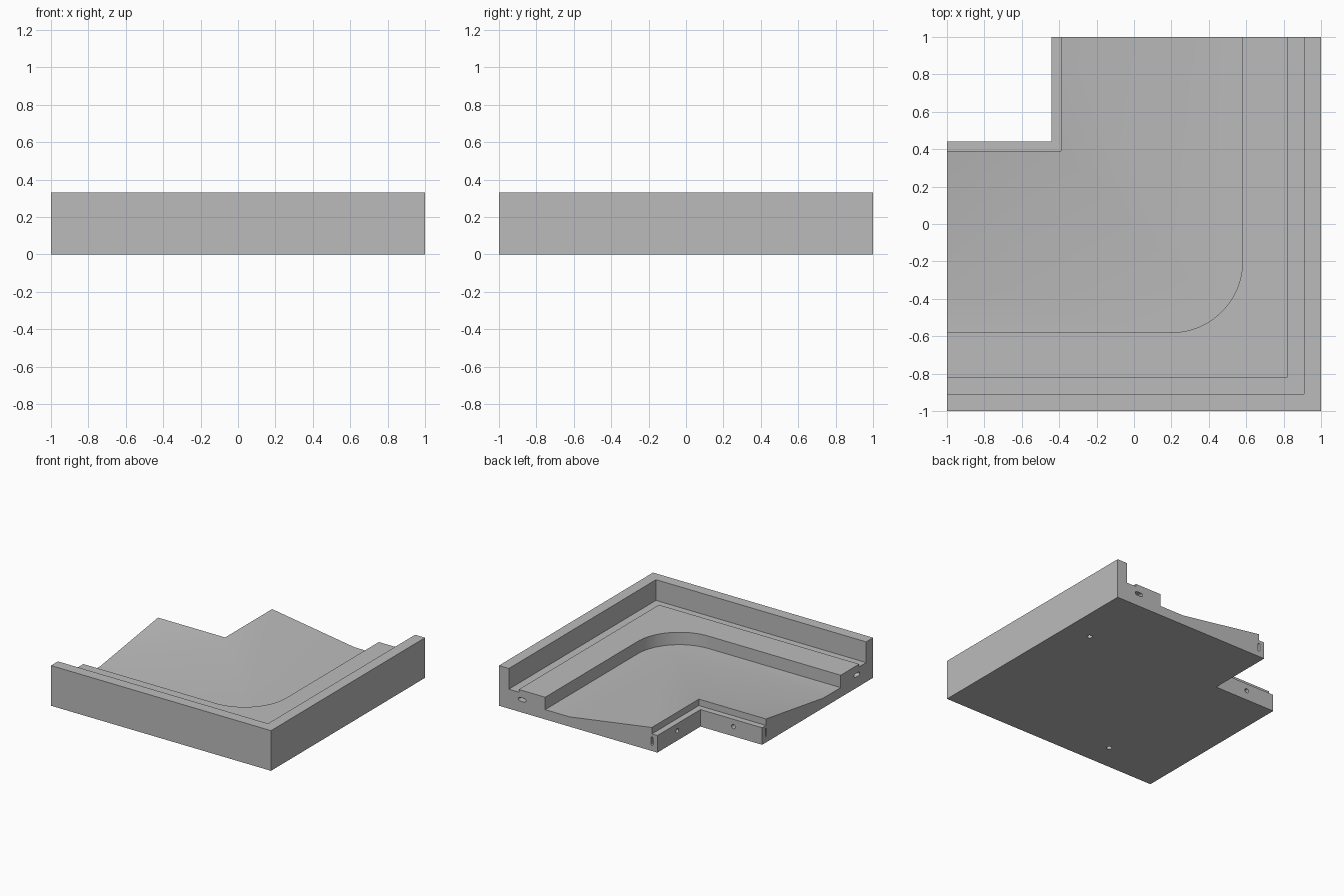
import bpy, bmesh, math
from mathutils import Vector

cube = bpy.data.objects.get("Cube")
if cube:
    bpy.data.objects.remove(cube, do_unlink=True)

grey = bpy.data.materials.new("plain grey")
grey.use_nodes = True
colour = (0.5, 0.5, 0.5, 1)
grey.diffuse_color = colour
grey.node_tree.nodes["Principled BSDF"].inputs["Base Color"].default_value = colour


def make(name, bm):
    bmesh.ops.recalc_face_normals(bm, faces=bm.faces)
    mesh = bpy.data.meshes.new(name)
    bm.to_mesh(mesh)
    bm.free()
    mesh.materials.append(grey)
    ob = bpy.data.objects.new(name, mesh)
    bpy.context.collection.objects.link(ob)
    return ob


def prism(name, points, direction):
    """Closed solid from a flat outline pushed along a direction."""
    bm = bmesh.new()
    face = bm.faces.new([bm.verts.new(p) for p in points])
    res = bmesh.ops.extrude_face_region(bm, geom=[face], use_keep_orig=True)
    moved = [v for v in res["geom"] if isinstance(v, bmesh.types.BMVert)]
    bmesh.ops.translate(bm, verts=moved, vec=Vector(direction))
    return make(name, bm)


def combine(target, tool, operation):
    mod = target.modifiers.new(operation.lower(), "BOOLEAN")
    mod.operation, mod.solver, mod.object = operation, "EXACT", tool
    bpy.ops.object.select_all(action="DESELECT")
    bpy.context.view_layer.objects.active = target
    target.select_set(True)
    bpy.ops.object.modifier_apply(modifier=mod.name)
    bpy.data.objects.remove(tool, do_unlink=True)


# Cross-section (offset, height): wall, channel, ledge, basin, inner lip
LEDGE, FLOOR, EDGE = 0.182, 0.08, 0.58
profile = [(1, 0), (1, .33), (.91, .33), (.91, .16), (.82, .16), (.82, LEDGE),
           (EDGE, LEDGE), (EDGE, FLOOR), (.36, FLOOR), (-.39, .193),
           (-.39, .14), (-.44, .14), (-.44, 0)]

# Main body: the cross-section swept round a mitred corner
bm = bmesh.new()
stations = [lambda t: (-1, -t), lambda t: (t, -t), lambda t: (t, 1)]
rings = [[bm.verts.new((*at(t), z)) for t, z in profile] for at in stations]
n = len(profile)
for a, b in zip(rings, rings[1:]):
    for i in range(n):
        j = (i + 1) % n
        bm.faces.new((a[i], a[j], b[j], b[i]))
bm.faces.new(rings[0])
bm.faces.new(rings[-1][::-1])
body = make("corner_tray", bm)

# Rounded inner corner of the ledge
R = 0.38
steps = 24
arc = [(EDGE - R + R * math.cos(k / steps * math.pi / 2),
        R - EDGE - R * math.sin(k / steps * math.pi / 2)) for k in range(steps + 1)]
outline = [(EDGE, -EDGE)] + arc
combine(body, prism("ledge_fillet", [(x, y, FLOOR) for x, y in outline],
                    (0, 0, LEDGE - FLOOR)), "UNION")


def rounded(w, h, segs=8):
    """Outline of a slot w wide and h high with round ends."""
    r = min(w, h) / 2
    pts = []
    for k in range(4 * segs):
        a = (k + .5) / (4 * segs) * math.tau
        c, s = math.cos(a), math.sin(a)
        pts.append((r * c + math.copysign(w / 2 - r, c),
                    r * s + math.copysign(h / 2 - r, s)))
    return pts


def pocket(x, y, z, w, h, depth=.06):
    """Pocket in a rear-facing side and its twin across the corner diagonal."""
    pts = [(x + u, y + .01, z + v) for u, v in rounded(w, h)]
    combine(body, prism("cutter", pts, (0, -depth, 0)), "DIFFERENCE")
    pts = [(-b, -a, c) for a, b, c in pts]
    combine(body, prism("cutter", pts, (depth, 0, 0)), "DIFFERENCE")


# Joining pockets in the ends and in the notch sides
pocket(.79, 1, .105, .07, .03)
pocket(-.39, 1, .08, .018, .07)
pocket(-.74, .44, .08, .035, .035)

# Screw holes underneath
for x, y in ((.78, .41), (-.41, -.78)):
    pts = [(x + u, y + v, -.01) for u, v in rounded(.04, .04)]
    combine(body, prism("cutter", pts, (0, 0, .07)), "DIFFERENCE")

bpy.ops.object.select_all(action="DESELECT")
body.select_set(True)
bpy.context.view_layer.objects.active = body
bpy.ops.object.shade_smooth_by_angle(angle=math.radians(25))
